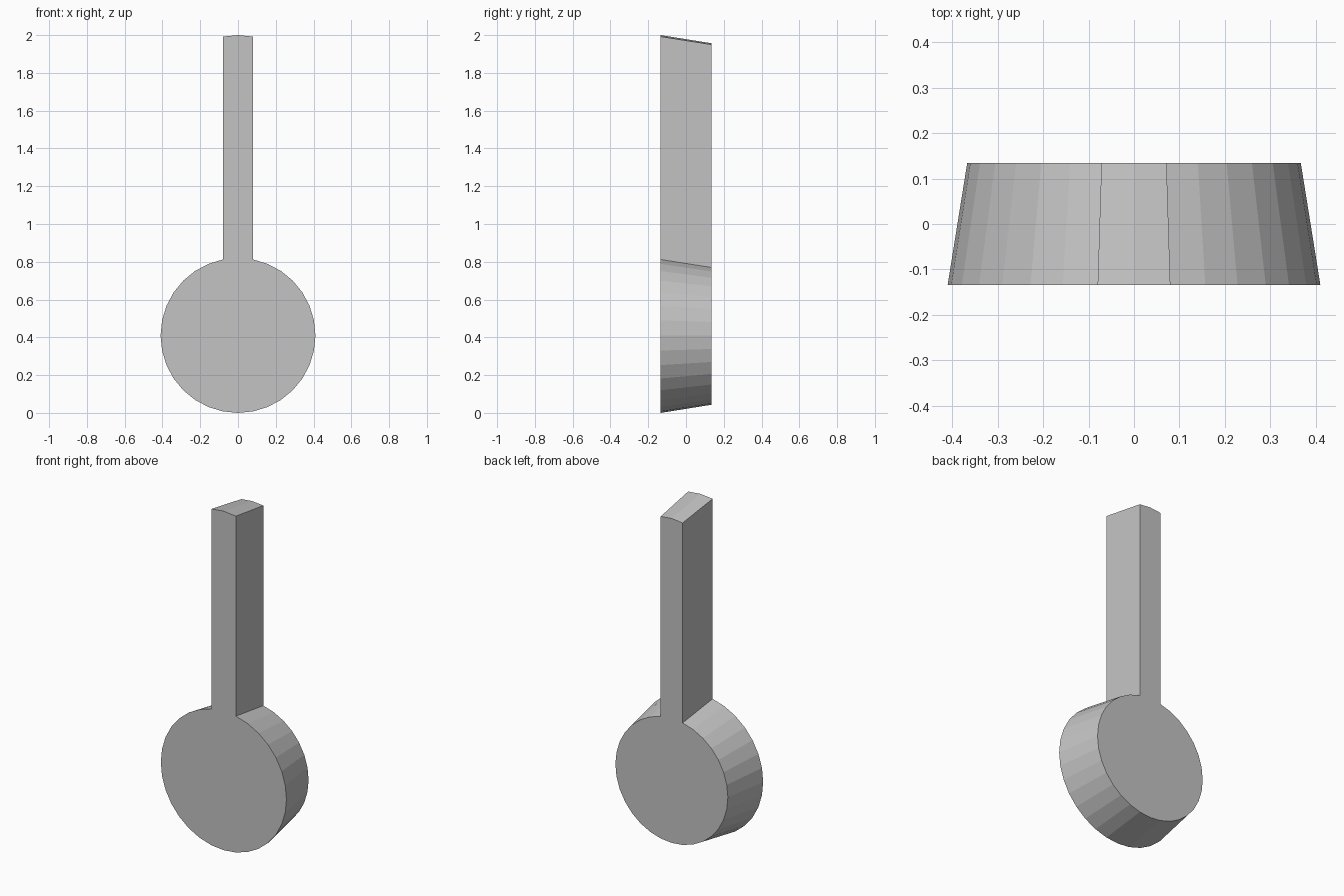
import bpy
import bmesh
from math import radians
from mathutils import Matrix, Vector

cube = bpy.data.objects.get("Cube")
if cube:
    bpy.data.objects.remove(cube, do_unlink=True)

FRONT_RADIUS, BACK_RADIUS = 0.41, 0.367
DEPTH, HEIGHT, SEGMENTS = 0.268, 2.0, 32

grey = bpy.data.materials.new("plain_grey")
grey.use_nodes = True
colour = (0.55, 0.55, 0.55, 1)
grey.diffuse_color = colour
grey.node_tree.nodes["Principled BSDF"].inputs["Base Color"].default_value = colour

# Tapered disc, wide end facing the front
bm = bmesh.new()
bmesh.ops.create_cone(bm, cap_ends=True, cap_tris=False, segments=SEGMENTS,
                      radius1=BACK_RADIUS, radius2=FRONT_RADIUS, depth=DEPTH)
place = Matrix.Translation((0, 0, FRONT_RADIUS)) @ Matrix.Rotation(radians(90), 4, 'X')
bmesh.ops.transform(bm, matrix=place, verts=bm.verts)

# Stem: the two uppermost rim faces pulled straight up
rim = sorted(bm.faces, key=lambda f: f.calc_center_median().z)[-2:]
pulled = bmesh.ops.extrude_face_region(bm, geom=rim)["geom"]
if any(f.is_valid for f in rim):
    bmesh.ops.delete(bm, geom=[f for f in rim if f.is_valid], context='FACES')
top = [v for v in pulled if isinstance(v, bmesh.types.BMVert)]
bmesh.ops.translate(bm, verts=top, vec=Vector((0, 0, HEIGHT - 2 * FRONT_RADIUS)))

# Remove the buried middle edge left under the stem
buried = [e for e in bm.edges if not e.link_faces]
bmesh.ops.delete(bm, geom=buried, context='EDGES')
bmesh.ops.recalc_face_normals(bm, faces=bm.faces)

mesh = bpy.data.meshes.new("disc_with_stem")
bm.to_mesh(mesh)
bm.free()
mesh.materials.append(grey)
bpy.context.collection.objects.link(bpy.data.objects.new("disc_with_stem", mesh))
